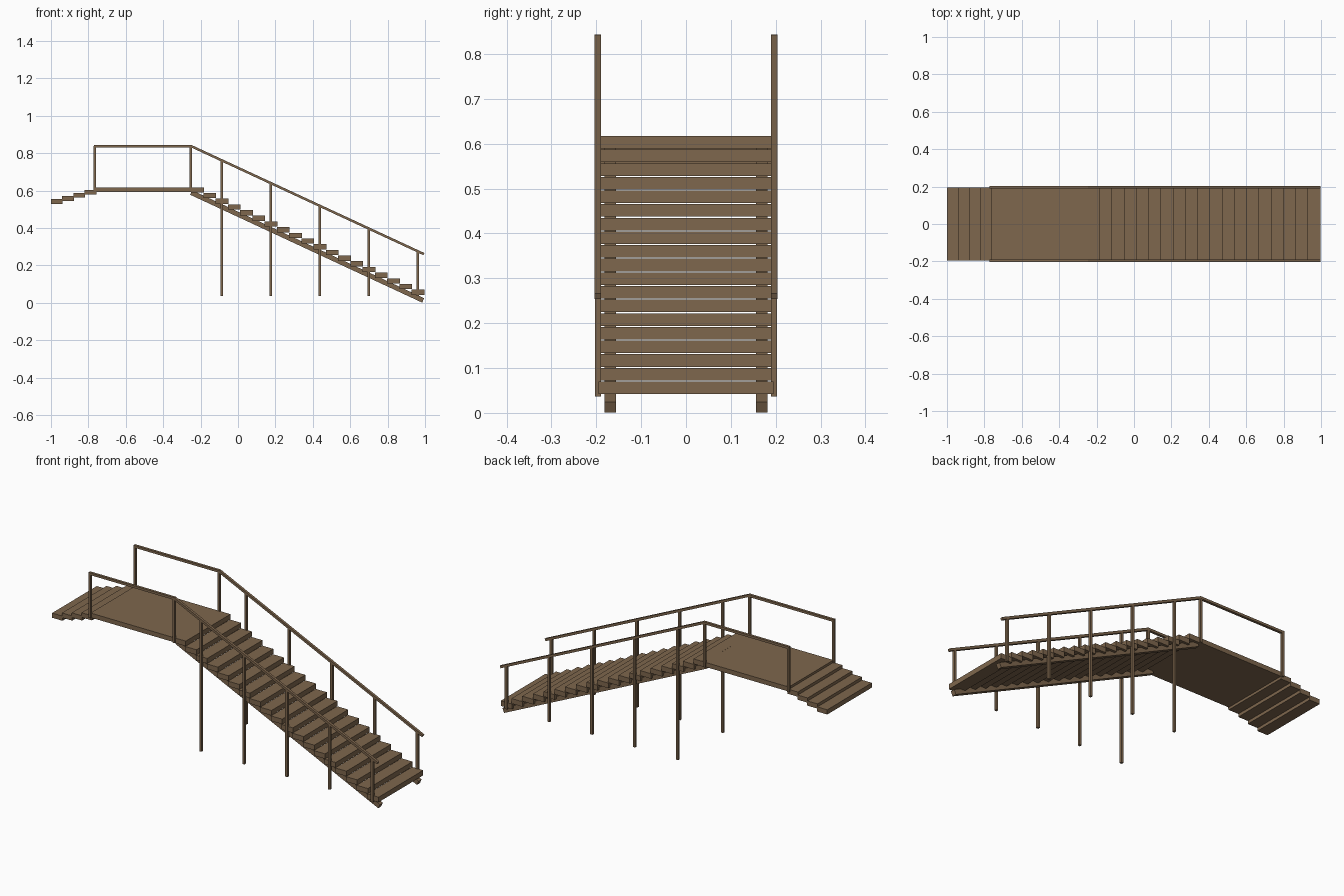
import bpy
import math

if "Cube" in bpy.data.objects:
    bpy.data.objects.remove(bpy.data.objects["Cube"])

wood = bpy.data.materials.new("brown_wood")
wood.diffuse_color = (0.21, 0.135, 0.075, 1)
wood.use_nodes = True
wood.node_tree.nodes["Principled BSDF"].inputs["Base Color"].default_value = wood.diffuse_color


def box(name, x0, x1, y0, y1, z0, z1):
    """Axis-aligned box given by its limits."""
    bpy.ops.mesh.primitive_cube_add(
        size=1, location=((x0 + x1) / 2, (y0 + y1) / 2, (z0 + z1) / 2))
    ob = bpy.context.object
    ob.name = name
    ob.scale = (x1 - x0, y1 - y0, z1 - z0)
    bpy.ops.object.transform_apply(location=False, rotation=False, scale=True)
    ob.data.materials.append(wood)
    return ob


def beam(name, a, b, y, width, height):
    """Straight beam between two (x, z) points."""
    dx, dz = b[0] - a[0], b[1] - a[1]
    half = math.hypot(dx, dz) / 2
    ob = box(name, -half, half, -width / 2, width / 2, -height / 2, height / 2)
    ob.location = ((a[0] + b[0]) / 2, y, (a[1] + b[1]) / 2)
    ob.rotation_euler = (0, -math.atan2(dz, dx), 0)
    return ob


RISE, RUN = 0.0304, 0.0655
SLOPE = RISE / RUN

# Landing platform
box("landing", -0.765, -0.25, -0.195, 0.195, 0.592, 0.617)

# Long flight of open treads
for i in range(19):
    front = 0.996 - i * RUN
    top = 0.07 + i * RISE
    box("tread", front - 0.068, front, -0.195, 0.195, top - 0.028, top)

# Short flight on the left side
for i in range(4):
    x = -1.0 + i * 0.06
    z = 0.528 + i * 0.0167
    box("lower_step", x, x + 0.063, -0.195, 0.195, z, z + 0.026)

POST = 0.0065
for side in (-1, 1):
    y = side * 0.1965
    # Sloping stringer under the treads
    beam("stringer", (-0.25, 0.589), (0.99, 0.0125), side * 0.169, 0.025, 0.026)
    # Handrails
    beam("landing_rail", (-0.771, 0.837), (-0.246, 0.837), y, 0.014, 0.013)
    beam("stair_rail", (-0.25, 0.837), (0.994, 0.26), y, 0.014, 0.013)
    # Landing posts
    for x in (-0.765, -0.252):
        box("landing_post", x - POST, x + POST, y - POST, y + POST, 0.592, 0.837)
    # Stair posts reaching down to the ground
    for x in (-0.087, 0.175, 0.437, 0.698, 0.96):
        top = 0.837 - (x + 0.25) * SLOPE
        box("stair_post", x - POST, x + POST, y - POST, y + POST, 0.036, top)
